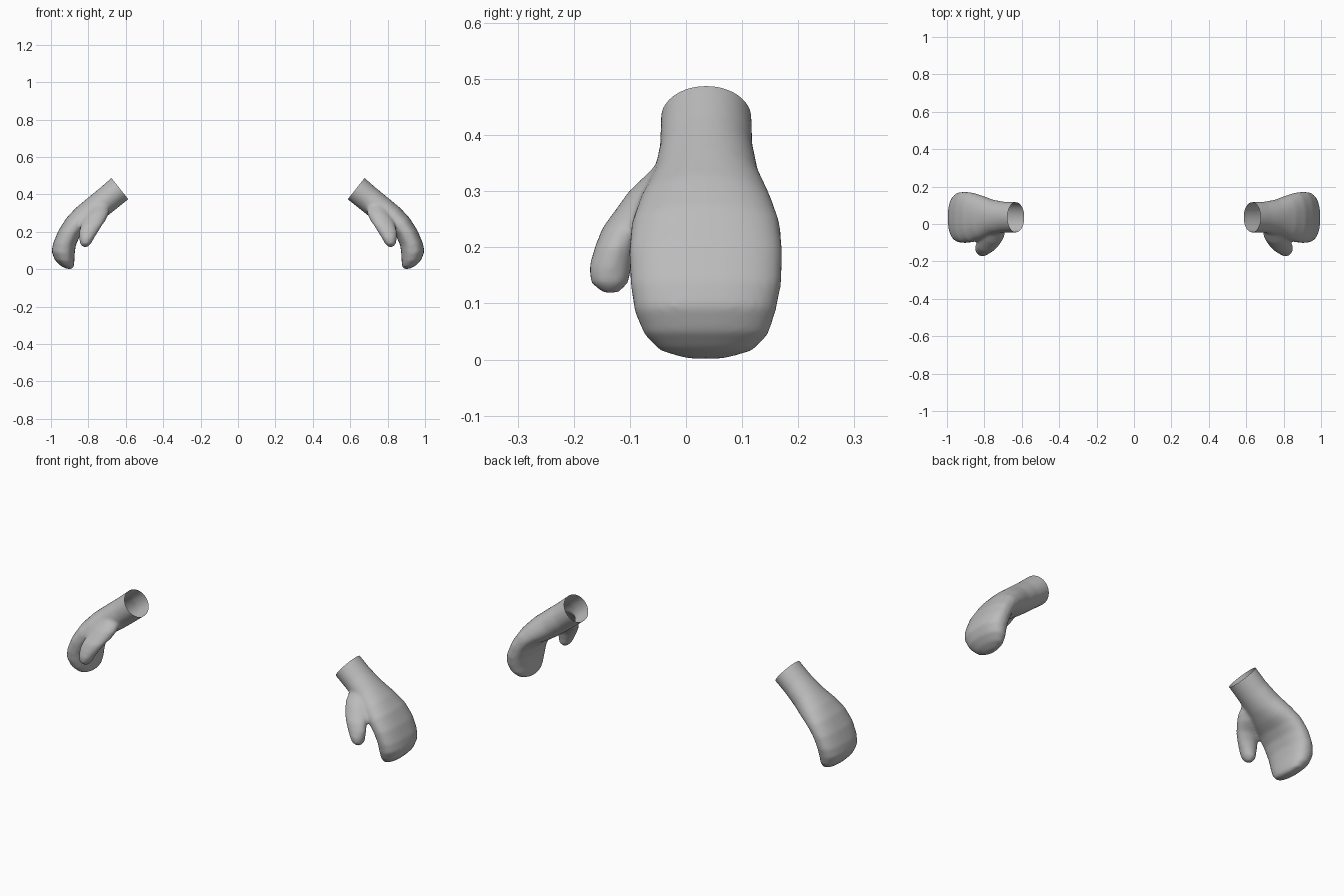
import bpy, bmesh, math
from mathutils import Vector

if "Cube" in bpy.data.objects:
    bpy.data.objects.remove(bpy.data.objects["Cube"])

grey = bpy.data.materials.new("mitten_grey")
grey.diffuse_color = (0.5, 0.5, 0.5, 1)
grey.use_nodes = True
grey.node_tree.nodes["Principled BSDF"].inputs["Base Color"].default_value = grey.diffuse_color
SEG = 28


def loft(bm, rings):
    """Closed skin through a list of point rings."""
    loops = [[bm.verts.new(p) for p in r] for r in rings]
    for a, b in zip(loops, loops[1:]):
        for i in range(SEG):
            j = (i + 1) % SEG
            bm.faces.new((a[i], a[j], b[j], b[i]))
    bm.faces.new(loops[0][::-1])
    bm.faces.new(loops[-1])


def ring(p, q, ylo, yhi, power):
    """Rounded section between xz points p and q, spanning ylo..yhi."""
    p, q = Vector((p[0], 0, p[1])), Vector((q[0], 0, q[1]))
    pts = []
    for i in range(SEG):
        t = 2 * math.pi * i / SEG
        c, s = math.cos(t), math.sin(t)
        c = math.copysign(abs(c) ** (2 / power), c)
        s = math.copysign(abs(s) ** (2 / power), s)
        pts.append((p + q) / 2 + (p - q) / 2 * c
                   + Vector((0, (ylo + yhi) / 2 + (yhi - ylo) / 2 * s, 0)))
    return pts


# Hand sections from wrist to fingertips: outer xz, inner xz, y range
hand = [((.637, .518), (.548, .406), -.045, .117, 2),
        ((.677, .488), (.586, .374), -.045, .117, 2),
        ((.737, .435), (.653, .320), -.047, .119, 2),
        ((.803, .381), (.713, .273), -.057, .130, 2.1),
        ((.868, .327), (.765, .238), -.082, .152, 2.2),
        ((.918, .273), (.810, .213), -.097, .167, 2.3),
        ((.960, .206), (.845, .178), -.102, .172, 2.4),
        ((.988, .140), (.867, .128), -.099, .170, 2.4),
        ((.997, .095), (.874, .078), -.092, .160, 2.4),
        ((.980, .050), (.875, .040), -.075, .147, 2.3),
        ((.950, .019), (.878, .014), -.048, .120, 2.2),
        ((.918, .002), (.887, .001), .000, .070, 2)]

# Thumb sections from tip to base: x range, height, y range
thumb = [(.802, .830, .119, -.150, -.120),
         (.785, .845, .137, -.170, -.102),
         (.770, .849, .165, -.173, -.097),
         (.748, .850, .200, -.163, -.088),
         (.726, .840, .235, -.149, -.070),
         (.705, .830, .265, -.127, -.030),
         (.690, .810, .300, -.102, .000),
         (.690, .790, .340, -.060, .030)]

bm = bmesh.new()
loft(bm, [ring(*s) for s in hand])
loft(bm, [ring((b, z), (a, z), lo, hi, 2) for a, b, z, lo, hi in thumb])
bmesh.ops.recalc_face_normals(bm, faces=bm.faces[:])
mesh = bpy.data.meshes.new("mitten_blank")
bm.to_mesh(mesh)
bm.free()
blank = bpy.data.objects.new("mitten_blank", mesh)
bpy.context.collection.objects.link(blank)

# Blend hand and thumb into one soft skin
fuse = blank.modifiers.new("fuse", 'REMESH')
fuse.mode = 'VOXEL'
fuse.voxel_size = 0.008
soft = blank.modifiers.new("soften", 'SMOOTH')
soft.factor = 0.5
soft.iterations = 6
skin = bpy.data.meshes.new_from_object(
    blank.evaluated_get(bpy.context.evaluated_depsgraph_get()))
bpy.data.objects.remove(blank)

# Both mittens, mirrored, with the wrist cut open
for name, side in (("right_mitten", 1), ("left_mitten", -1)):
    bm = bmesh.new()
    bm.from_mesh(skin)
    bmesh.ops.bisect_plane(bm, geom=bm.verts[:] + bm.edges[:] + bm.faces[:],
                           plane_co=(.632, 0, .431), plane_no=(-.78, 0, .62),
                           clear_outer=True)
    for v in bm.verts:
        v.co.x *= side
    if side < 0:
        bmesh.ops.reverse_faces(bm, faces=bm.faces[:])
    for f in bm.faces:
        f.smooth = True
        f.material_index = 0
    me = bpy.data.meshes.new(name)
    bm.to_mesh(me)
    bm.free()
    me.materials.append(grey)
    bpy.context.collection.objects.link(bpy.data.objects.new(name, me))
